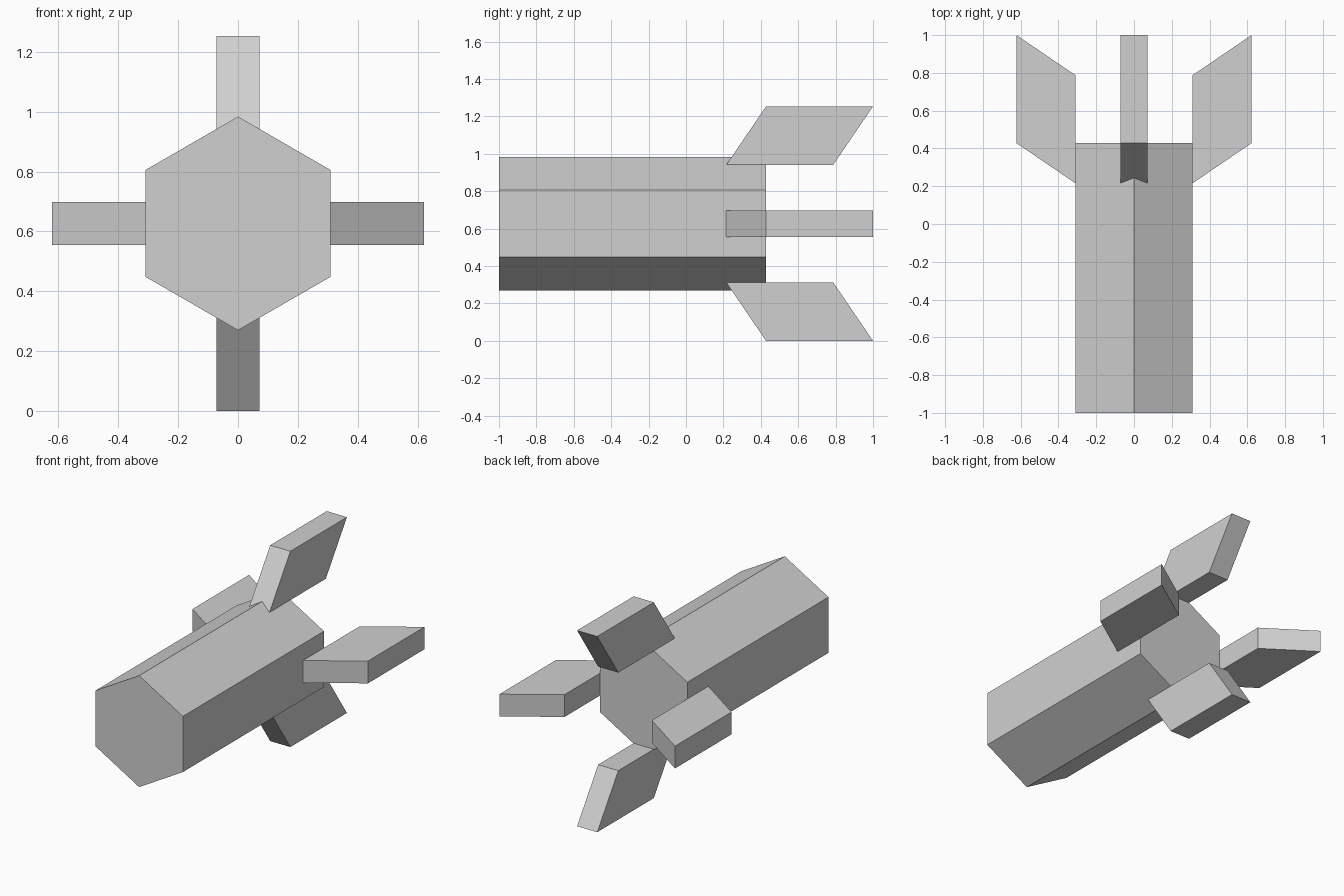
import bpy, bmesh
from math import sin, cos, pi
from mathutils import Vector, Matrix

cube = bpy.data.objects.get("Cube")
if cube:
    bpy.data.objects.remove(cube, do_unlink=True)

grey = bpy.data.materials.new("light grey")
grey.use_nodes = True
colour = (0.63, 0.63, 0.63, 1)
grey.diffuse_color = colour
grey.node_tree.nodes["Principled BSDF"].inputs["Base Color"].default_value = colour

CENTRE = Vector((0, 0, 0.627))


def prism(name, outline, sweep, turn=0):
    """Extrude a flat outline along sweep, then turn it about the long axis."""
    bm = bmesh.new()
    face = bm.faces.new([bm.verts.new(p) for p in outline])
    ext = bmesh.ops.extrude_face_region(bm, geom=[face])
    moved = [g for g in ext["geom"] if isinstance(g, bmesh.types.BMVert)]
    bmesh.ops.translate(bm, verts=moved, vec=sweep)
    bmesh.ops.rotate(bm, verts=bm.verts, cent=(0, 0, 0), matrix=Matrix.Rotation(turn, 3, "Y"))
    bmesh.ops.recalc_face_normals(bm, faces=bm.faces)
    mesh = bpy.data.meshes.new(name)
    bm.to_mesh(mesh)
    bm.free()
    mesh.materials.append(grey)
    obj = bpy.data.objects.new(name, mesh)
    obj.location = CENTRE
    bpy.context.collection.objects.link(obj)
    return obj


# Six-sided body with a ridge along the top and the bottom
RADIUS = 0.357
hexagon = [(RADIUS * sin(i * pi / 3), -1, RADIUS * cos(i * pi / 3)) for i in range(6)]
prism("body", hexagon, (0, 1.428, 0))

# Four swept-back tail fins
THICK = 0.143
fins = [("top_fin", 0.314, 0.627), ("left_fin", 0.309, 0.622),
        ("bottom_fin", 0.314, 0.627), ("right_fin", 0.309, 0.622)]
for i, (name, inner, outer) in enumerate(fins):
    outline = [(-THICK / 2, y, r) for y, r in
               ((0.215, inner), (0.428, outer), (1, outer), (0.787, inner))]
    prism(name, outline, (THICK, 0, 0), i * pi / 2)
